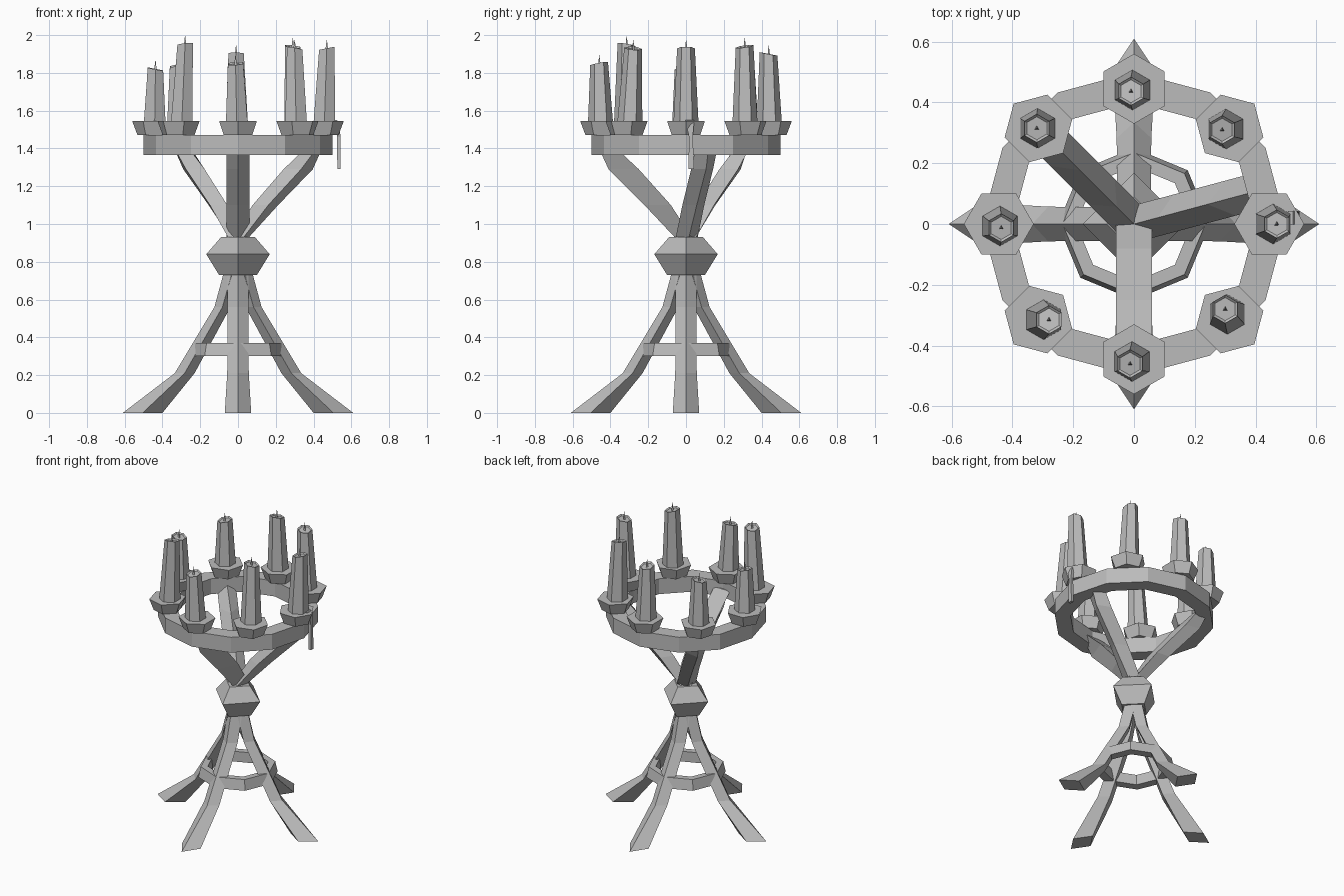
import bpy, bmesh
from math import sin, cos, pi, radians
from mathutils import Vector, Matrix

cube = bpy.data.objects.get("Cube")
if cube:
    bpy.data.objects.remove(cube)

grey = bpy.data.materials.new("plain_grey")
grey.use_nodes = True
grey.diffuse_color = (0.5, 0.5, 0.5, 1)
grey.node_tree.nodes["Principled BSDF"].inputs["Base Color"].default_value = (0.5, 0.5, 0.5, 1)


def loft(name, rings, closed=False):
    """Join point rings with quads; cap the ends, or close the loop."""
    bm = bmesh.new()
    rows = [[bm.verts.new(p) for p in ring] for ring in rings]
    n = len(rows[0])
    pairs = list(zip(rows, rows[1:]))
    if closed:
        pairs.append((rows[-1], rows[0]))
    else:
        bm.faces.new(rows[0])
        bm.faces.new(rows[-1])
    for a, b in pairs:
        for i in range(n):
            j = (i + 1) % n
            bm.faces.new((a[i], a[j], b[j], b[i]))
    bmesh.ops.recalc_face_normals(bm, faces=bm.faces)
    mesh = bpy.data.meshes.new(name)
    bm.to_mesh(mesh)
    bm.free()
    mesh.materials.append(grey)
    obj = bpy.data.objects.new(name, mesh)
    bpy.context.collection.objects.link(obj)
    return obj


def ngon(n, r, z, x=0, y=0, turn=0, slope=(0, 0)):
    """Horizontal polygon, optionally sloped in x and y."""
    pts = []
    for i in range(n):
        a = turn + 2 * pi * i / n
        dx, dy = r * cos(a), r * sin(a)
        pts.append((x + dx, y + dy, z + slope[0] * dx + slope[1] * dy))
    return pts


def strut(name, rows, angle, flat_inside=False):
    """Ridged bar built from level sections: height, inner, outer, half width."""
    spin = Matrix.Rotation(angle, 3, 'Z')
    rings = []
    for z, inner, outer, half in rows:
        mid = inner if flat_inside else (inner + outer) / 2
        ring = [(outer, 0), (mid, half)]
        if not flat_inside:
            ring.append((inner, 0))
        ring.append((mid, -half))
        rings.append([spin @ Vector((u, v, z)) for u, v in ring])
    loft(name, rings)


# Four splayed legs
leg_rows = [(0, .40, .61, .07), (.21, .23, .335, .057),
            (.56, .04, .125, .055), (.8, -.03, .06, .055)]
for i in range(4):
    strut(f"leg_{i + 1}", leg_rows, i * pi / 2)

# Brace ring around the legs
loft("lower_ring", [ngon(8, .25, .30), ngon(8, .235, .37),
                    ngon(8, .19, .37), ngon(8, .19, .30)], closed=True)

# Central knot
loft("centre_knot", [ngon(4, .10, .73), ngon(4, .168, .84), ngon(4, .09, .93)])

# Three arms holding the upper ring
arm_rows = [(.86, -.07, .05, .06), (.93, -.03, .06, .06), (1.10, .08, .22, .06),
            (1.29, .25, .41, .06), (1.42, .39, .47, .06)]
for i, (angle, flat) in enumerate([(-90, True), (15, False), (135, False)]):
    strut(f"arm_{i + 1}", arm_rows, radians(angle), flat)

# Upper ring
loft("upper_ring", [ngon(12, .5, 1.365), ngon(12, .5, 1.47),
                    ngon(12, .4, 1.47), ngon(12, .4, 1.365)], closed=True)

# Cups with candles: top x, top y, top height, in order around the ring
candles = [(.47, 0, 1.93), (.29, .31, 1.94), (-.01, .437, 1.90), (-.32, .315, 1.84),
           (-.437, -.013, 1.82), (-.28, -.315, 1.95), (-.013, -.46, 1.85), (.30, -.28, 1.93)]
for i, (tx, ty, top) in enumerate(candles):
    a = i * pi / 4
    cx, cy = .445 * cos(a), .445 * sin(a)
    loft(f"cup_{i + 1}", [ngon(6, .087, 1.47, cx, cy, a), ngon(6, .115, 1.545, cx, cy, a)])
    bx, by = (cx + tx) / 2, (cy + ty) / 2
    tilt = (.2 * cos(2.3 * i), .2 * sin(2.3 * i))
    loft(f"candle_{i + 1}", [ngon(6, .066, 1.54, bx, by, pi / 6),
                             ngon(6, .047, top, tx, ty, pi / 6, tilt),
                             ngon(6, .038, top - .008, tx, ty, pi / 6, tilt)])
    loft(f"wick_{i + 1}", [ngon(3, .010, top - .02, tx, ty, pi / 2),
                           ngon(3, .001, top + .045, tx, ty, pi / 2)])

# Wax drip hanging from the cup on the left
drip = [(1.55, .515, .02, .022), (1.53, .53, .022, .02), (1.46, .533, .026, .010),
        (1.29, .535, .028, .015)]
loft("wax_drip", [[(x + sx * .009, y + sy * w, z) for sx, sy in
                   ((-1, -1), (1, -1), (1, 1), (-1, 1))] for z, x, y, w in drip])
